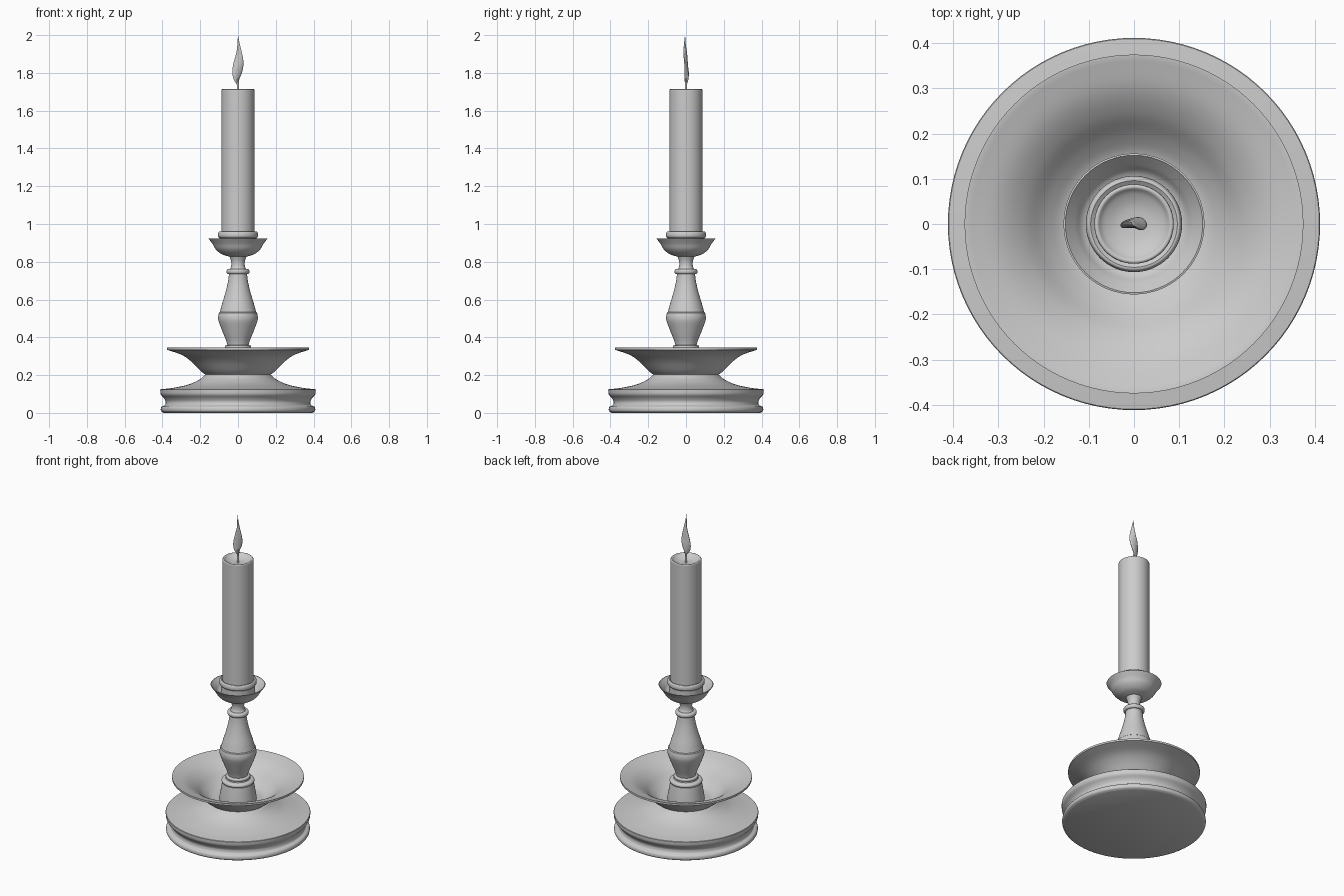
import bpy, math
from mathutils import Vector


def curve(pts, n=6):
    """Catmull-Rom samples through the points."""
    p = [Vector(q) for q in pts]
    p = [2 * p[0] - p[1]] + p + [2 * p[-1] - p[-2]]
    out = []
    for i in range(1, len(p) - 2):
        a, b, c, d = p[i - 1:i + 3]
        for k in range(n):
            t = k / n
            out.append(tuple(0.5 * (2 * b + (c - a) * t + (2 * a - 5 * b + 4 * c - d) * t * t
                                    + (3 * b - a - 3 * c + d) * t ** 3)))
    return out + [tuple(p[-2])]


def skin(name, rings):
    """Closed skin over equal-length rings, bottom to top."""
    n = len(rings[0])
    verts = [v for r in rings for v in r]
    faces = [(i * n + j, i * n + (j + 1) % n, (i + 1) * n + (j + 1) % n, (i + 1) * n + j)
             for i in range(len(rings) - 1) for j in range(n)]
    faces += [tuple(reversed(range(n))), tuple(range(len(verts) - n, len(verts)))]
    me = bpy.data.meshes.new(name)
    me.from_pydata(verts, [], faces)
    ob = bpy.data.objects.new(name, me)
    bpy.context.collection.objects.link(ob)
    bpy.ops.object.select_all(action='DESELECT')
    ob.select_set(True)
    bpy.context.view_layer.objects.active = ob
    bpy.ops.object.shade_smooth_by_angle(angle=math.radians(35))
    return ob


def lathe(name, profile, n=96):
    return skin(name, [[(r * math.cos(2 * math.pi * j / n), r * math.sin(2 * math.pi * j / n), z)
                        for j in range(n)] for r, z in profile])


# Moulded base with a bead at the foot and a concave sloping top
lathe("base",
      curve([(0.392, 0), (0.406, 0.008), (0.409, 0.02), (0.404, 0.033), (0.388, 0.04)], 4)
      + curve([(0.386, 0.042), (0.383, 0.06), (0.392, 0.078), (0.409, 0.098), (0.412, 0.123)], 4)
      + curve([(0.410, 0.125), (0.34, 0.133), (0.26, 0.151), (0.205, 0.176), (0.172, 0.203)]))

# Flared drip dish
lathe("drip_dish",
      curve([(0.165, 0.197), (0.2, 0.224), (0.25, 0.274), (0.3, 0.308), (0.375, 0.334)])
      + [(0.375, 0.346)]
      + curve([(0.372, 0.346), (0.3, 0.323), (0.245, 0.288), (0.195, 0.24), (0.15, 0.211), (0.09, 0.207)]))

# Tapered pedestal with collar inside the dish
lathe("stem_pedestal",
      [(0.106, 0.2), (0.104, 0.23), (0.09, 0.312)]
      + curve([(0.088, 0.313), (0.094, 0.322), (0.088, 0.333), (0.07, 0.337)], 4)
      + curve([(0.068, 0.343), (0.07, 0.35), (0.066, 0.357), (0.05, 0.359)], 4), 64)

# Turned baluster stem
lathe("stem",
      curve([(0.054, 0.35), (0.062, 0.38), (0.082, 0.43), (0.101, 0.48), (0.105, 0.505), (0.101, 0.53)])
      + curve([(0.096, 0.534), (0.085, 0.575), (0.067, 0.635), (0.054, 0.69), (0.047, 0.74)]), 64)
lathe("stem_ring",
      curve([(0.04, 0.735), (0.056, 0.737), (0.061, 0.748), (0.056, 0.76), (0.04, 0.762)], 4), 64)
lathe("stem_neck",
      curve([(0.046, 0.755), (0.037, 0.775), (0.036, 0.8), (0.044, 0.825), (0.05, 0.835)]), 64)

# Cup and candle socket
lathe("cup",
      [(0.045, 0.828)]
      + curve([(0.05, 0.828), (0.088, 0.841), (0.117, 0.865), (0.135, 0.895), (0.156, 0.923)])
      + curve([(0.152, 0.924), (0.13, 0.9), (0.112, 0.88), (0.08, 0.868)]), 64)
lathe("candle_socket",
      [(0.098, 0.865), (0.098, 0.925)]
      + curve([(0.101, 0.928), (0.106, 0.935), (0.106, 0.948), (0.102, 0.958), (0.096, 0.96)], 4)
      + [(0.085, 0.952)], 64)

# Candle with a hollowed top
lathe("candle",
      [(0.088, 0.9), (0.088, 1.7)]
      + curve([(0.088, 1.702), (0.087, 1.711), (0.08, 1.713), (0.068, 1.702), (0.04, 1.69), (0.004, 1.686)], 4), 64)
lathe("wick", [(0.006, 1.68), (0.006, 1.72), (0.005, 1.77)], 12)

# Thin twisted leaf-shaped flame: (half width, x offset, y offset, z)
rings = []
for w, ox, oy, z in curve([(0.004, 0, 0.001, 1.735), (0.017, -0.008, 0.002, 1.765),
                           (0.027, -0.004, 0.003, 1.805), (0.026, 0.003, 0, 1.855),
                           (0.017, 0.006, -0.004, 1.905), (0.007, 0.003, -0.006, 1.955),
                           (0.0005, 0, -0.005, 2.0)]):
    a = math.radians(30 - 60 * (z - 1.77) / 0.14)
    a = max(-0.6, min(0.6, a))
    ring = []
    for j in range(20):
        t = 2 * math.pi * j / 20
        u, v = w * math.cos(t), 0.36 * w * math.sin(t)
        ring.append((ox + u * math.cos(a) - v * math.sin(a), oy + u * math.sin(a) + v * math.cos(a), z))
    rings.append(ring)
skin("flame", rings)
